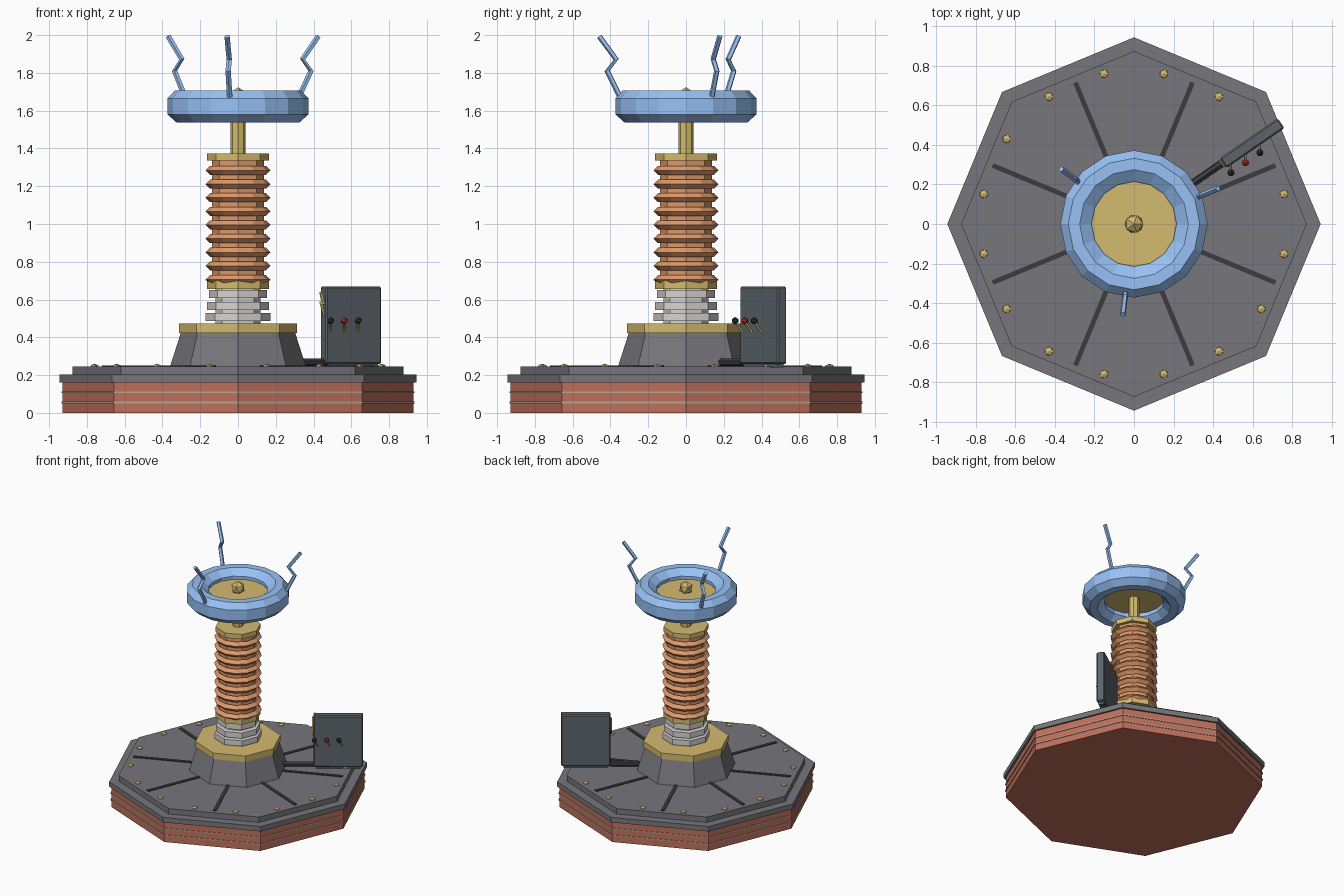
import bpy, bmesh
from math import sin, cos, pi, radians
from mathutils import Matrix, Vector

if "Cube" in bpy.data.objects:
    bpy.data.objects.remove(bpy.data.objects["Cube"])


def mat(name, r, g, b):
    m = bpy.data.materials.new(name)
    m.diffuse_color = ((r / 255) ** 2.2, (g / 255) ** 2.2, (b / 255) ** 2.2, 1)
    m.use_nodes = True
    m.node_tree.nodes["Principled BSDF"].inputs["Base Color"].default_value = m.diffuse_color
    return m


BRICK = mat("brick", 190, 112, 92)
MORTAR = mat("mortar", 185, 165, 150)
STONE = mat("dark_stone", 118, 117, 122)
STRIP = mat("strip", 62, 62, 66)
BRASS = mat("brass", 212, 186, 112)
CERAMIC = mat("ceramic", 215, 213, 208)
COPPER = mat("copper", 222, 152, 106)
BLUE = mat("electric_blue", 150, 192, 245)
STEEL = mat("box_steel", 92, 101, 106)
BLACK = mat("black", 55, 55, 58)
RED = mat("red", 190, 55, 40)


def finish(bm, name, m):
    bmesh.ops.recalc_face_normals(bm, faces=bm.faces)
    me = bpy.data.meshes.new(name)
    bm.to_mesh(me)
    bm.free()
    ob = bpy.data.objects.new(name, me)
    me.materials.append(m)
    bpy.context.collection.objects.link(ob)
    return ob


def lathe(name, profile, n, m, closed=False):
    """Spin (radius, z) points around z; cap the ends unless the profile is closed."""
    bm = bmesh.new()
    rings = [[bm.verts.new((r * cos(2 * pi * i / n), r * sin(2 * pi * i / n), z))
              for i in range(n)] for r, z in profile]
    pairs = list(zip(rings, rings[1:]))
    if closed:
        pairs.append((rings[-1], rings[0]))
    else:
        bm.faces.new(rings[0])
        bm.faces.new(rings[-1])
    for a, b in pairs:
        for i in range(n):
            j = (i + 1) % n
            bm.faces.new((a[i], a[j], b[j], b[i]))
    return finish(bm, name, m)


def disc(name, r, z0, z1, m, n=8):
    return lathe(name, [(r, z0), (r, z1)], n, m)


def box(name, size, loc, m, frame=Matrix(), bevel=0):
    bm = bmesh.new()
    bmesh.ops.create_cube(bm, size=1, matrix=frame @ Matrix.Translation(loc) @ Matrix.Diagonal((*size, 1)))
    if bevel:
        bmesh.ops.bevel(bm, geom=bm.edges[:], offset=bevel, segments=1, affect='EDGES')
    return finish(bm, name, m)


def ball(name, r, loc, m, squash=1):
    bm = bmesh.new()
    bmesh.ops.create_icosphere(bm, subdivisions=1, radius=r,
                               matrix=Matrix.Translation(loc) @ Matrix.Diagonal((1, 1, squash, 1)))
    return finish(bm, name, m)


def rod(name, pts, r, m, n=6):
    """Faceted rod through the points, rings kept at right angles to the path."""
    pts = [Vector(p) for p in pts]
    side = None
    bm = bmesh.new()
    rings = []
    for i, p in enumerate(pts):
        d = (pts[min(i + 1, len(pts) - 1)] - pts[max(i - 1, 0)]).normalized()
        if side is None:
            side = d.orthogonal()
        side = (side - d * side.dot(d)).normalized()
        up = d.cross(side)
        rings.append([bm.verts.new(p + r * (cos(2 * pi * k / n) * side + sin(2 * pi * k / n) * up))
                      for k in range(n)])
    for a, b in zip(rings, rings[1:]):
        for k in range(n):
            bm.faces.new((a[k], a[(k + 1) % n], b[(k + 1) % n], b[k]))
    bm.faces.new(rings[0])
    bm.faces.new(rings[-1])
    return finish(bm, name, m)


def turn(a):
    return Matrix.Rotation(a, 4, 'Z')


# Octagonal base: bricks, mortar lines, slab, plate
disc("brick_base", 0.93, 0, 0.162, BRICK)
for z in (0.055, 0.108):
    disc("mortar_line", 0.935, z - 0.004, z + 0.004, MORTAR)
disc("base_slab", 0.945, 0.162, 0.202, STONE)
disc("base_plate", 0.875, 0.202, 0.245, STONE)

# Radial strips and bolts on the plate
for k in range(8):
    box("radial_strip", (0.45, 0.024, 0.012), (0.55, 0, 0.245), STRIP, turn(pi / 8 + k * pi / 4))
for k in range(16):
    a = pi / 16 + k * pi / 8
    ball("bolt", 0.024, (0.775 * cos(a), 0.775 * sin(a), 0.246), BRASS, 0.6)

# Pedestal and collar
lathe("pedestal", [(0.36, 0.245), (0.302, 0.426)], 8, STONE)
disc("pedestal_collar", 0.312, 0.424, 0.473, BRASS)

# Ceramic insulator
disc("insulator_core", 0.12, 0.47, 0.66, CERAMIC)
for r, z in ((0.172, 0.507), (0.163, 0.565), (0.153, 0.628)):
    disc("insulator_disc", r, z - 0.021, z + 0.023, CERAMIC)

# Copper coil between brass collars
disc("lower_collar", 0.165, 0.655, 0.7, BRASS)
disc("coil_core", 0.138, 0.69, 1.34, COPPER)
for k in range(9):
    z = 0.706 + k * 0.0722
    lathe("coil_ring", [(0.172, z), (0.148, z + 0.024), (0.124, z), (0.148, z - 0.024)], 12, COPPER, True)
disc("upper_collar", 0.165, 1.336, 1.374, BRASS)
disc("mast", 0.04, 1.37, 1.63, BRASS)

# Top ring, its inner plate and finial
lathe("top_ring", [(0.373, 1.58), (0.373, 1.665), (0.333, 1.708), (0.275, 1.708), (0.215, 1.665),
                   (0.215, 1.58), (0.265, 1.537), (0.325, 1.537)], 16, BLUE, True)
disc("ring_plate", 0.225, 1.61, 1.64, BRASS, 16)
ball("finial", 0.052, (0, 0, 1.672), BRASS)

# Zigzag sparks
for k in range(3):
    a = 0.4 + k * 2 * pi / 3
    rod("spark", [(r * cos(a), r * sin(a), z) for r, z in
                  ((0.345, 1.66), (0.42, 1.81), (0.372, 1.872), (0.462, 1.993))], 0.015, BLUE, 5)

# Control box standing radially on the plate
frame = Matrix.Translation((0.598, 0.409, 0)) @ turn(radians(34.6))
box("control_box", (0.357, 0.06, 0.41), (0, 0, 0.463), STEEL, frame, 0.008)
box("control_box_foot", (0.32, 0.04, 0.03), (0, 0, 0.255), STEEL, frame)

# Levers on the front of the box
for u, m in ((-0.173, BLACK), (-0.084, RED), (0.005, BLACK)):
    tip = frame @ Vector((u, -0.062, 0.488))
    rod("lever_stick", [frame @ Vector((u + 0.022, -0.028, 0.425)), tip], 0.006, BRASS, 5)
    ball("lever_knob", 0.02, tip, m)

# Lightning emblem on the inner end of the box
bm = bmesh.new()
bolt = [(0.012, 0.64), (-0.018, 0.575), (0.0, 0.575), (-0.012, 0.515), (0.02, 0.59), (0.003, 0.59), (0.02, 0.64)]
face = bm.faces.new([bm.verts.new(frame @ Vector((-0.176, y, z))) for y, z in bolt])
ext = bmesh.ops.extrude_face_region(bm, geom=[face])
bmesh.ops.translate(bm, vec=frame.to_3x3() @ Vector((-0.014, 0, 0)),
                    verts=[v for v in ext["geom"] if isinstance(v, bmesh.types.BMVert)])
finish(bm, "lightning_emblem", BRASS)

# Cable from pedestal to box
a = radians(34.6)
rod("cable", [(r * cos(a), r * sin(a), 0.268) for r in (0.3, 0.58)], 0.02, STRIP, 6)
